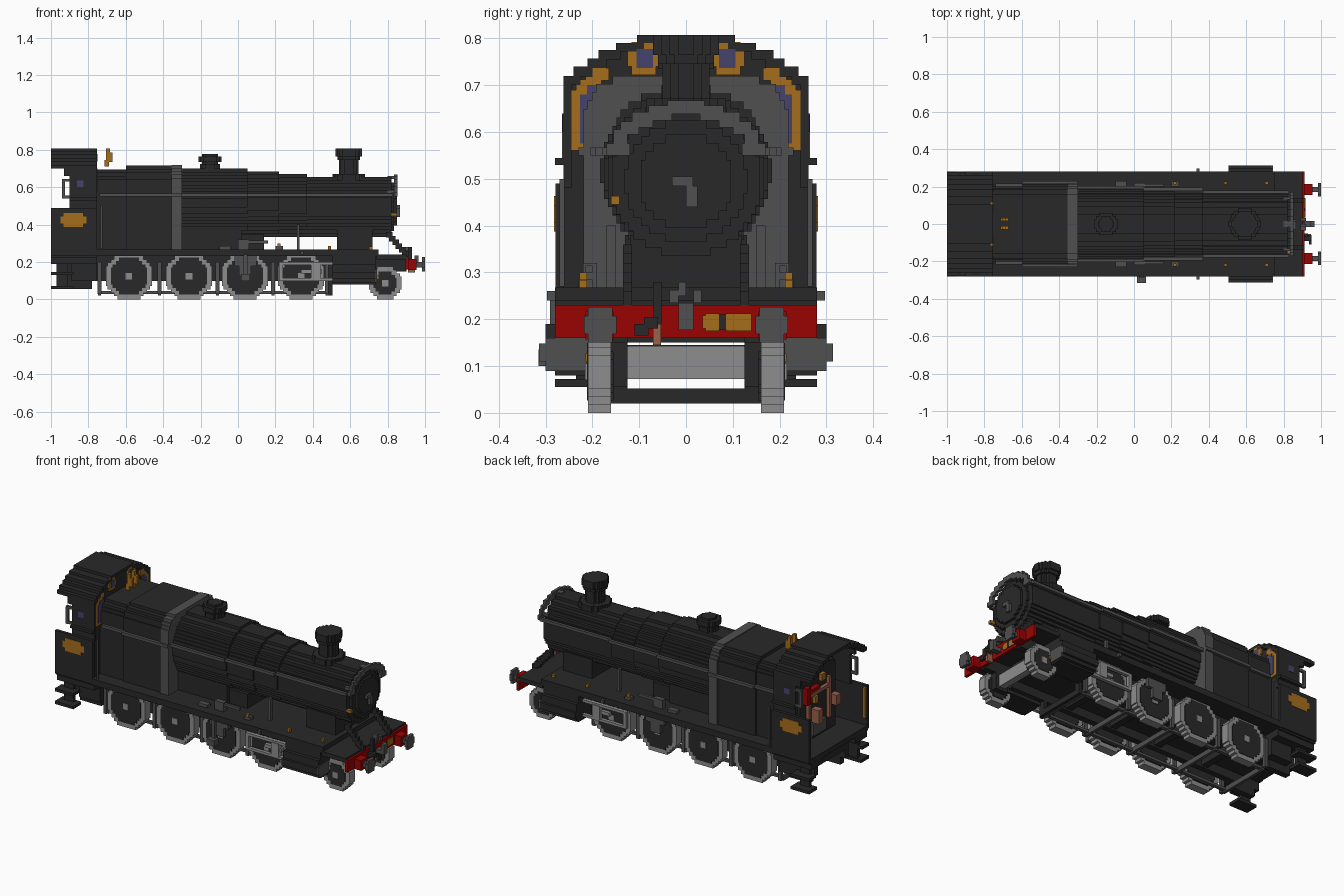
import bpy, bmesh, math

cube = bpy.data.objects.get("Cube")
if cube:
    bpy.data.objects.remove(cube, do_unlink=True)

V = 0.0175  # block size of the stepped shapes


def material(name, r, g, b):
    m = bpy.data.materials.new(name)
    m.use_nodes = True
    m.diffuse_color = (r, g, b, 1)
    m.node_tree.nodes["Principled BSDF"].inputs["Base Color"].default_value = (r, g, b, 1)
    return m


BLACK = material("black", 0.022, 0.022, 0.022)
GREY = material("dark grey", 0.08, 0.08, 0.08)
STEEL = material("steel grey", 0.27, 0.27, 0.27)
BRASS = material("brass", 0.38, 0.155, 0.012)
RED = material("red", 0.32, 0.001, 0.001)
GLASS = material("blue glass", 0.062, 0.056, 0.15)
COPPER = material("copper", 0.32, 0.12, 0.07)


def finish(name, mat, bm):
    bmesh.ops.recalc_face_normals(bm, faces=bm.faces)
    mesh = bpy.data.meshes.new(name)
    bm.to_mesh(mesh)
    bm.free()
    mesh.materials.append(mat)
    ob = bpy.data.objects.new(name, mesh)
    bpy.context.collection.objects.link(ob)
    return ob


def boxes(name, mat, items, mirror=False):
    """Boxes given as (x0, x1, y0, y1, z0, z1), optionally repeated at -y."""
    bm = bmesh.new()
    if mirror:
        items = items + [(a, b, -d, -c, e, f) for a, b, c, d, e, f in items]
    for x0, x1, y0, y1, z0, z1 in items:
        verts = bmesh.ops.create_cube(bm, size=1)["verts"]
        for v in verts:
            v.co = ((x0 + x1) / 2 + v.co.x * (x1 - x0),
                    (y0 + y1) / 2 + v.co.y * (y1 - y0),
                    (z0 + z1) / 2 + v.co.z * (z1 - z0))
    return finish(name, mat, bm)


def stepped(name, mat, half, lo, hi, a0, a1, axis="x", centre=0.0, mirror=False):
    """Staircase profile, half(t) wide from lo to hi, extruded from a0 to a1."""
    n = max(2, round((hi - lo) / V))
    right = []
    for i in range(n):
        t0, t1 = lo + (hi - lo) * i / n, lo + (hi - lo) * (i + 1) / n
        w = max(V / 2, round(half((t0 + t1) / 2) / (V / 2)) * V / 2)
        if right and abs(right[-1][0] - w) < 1e-6:
            right[-1] = (w, t1)
        else:
            right += [(w, t0), (w, t1)]
    outline = [(centre + w, t) for w, t in right] + [(centre - w, t) for w, t in reversed(right)]
    place = {"x": lambda u, t, a: (a, u, t), "y": lambda u, t, a: (u, a, t),
             "z": lambda u, t, a: (u, t, a)}[axis]
    bm = bmesh.new()
    for s in ((1, -1) if mirror else (1,)):
        face = bm.faces.new([bm.verts.new(place(u, t, a0 * s)) for u, t in outline])
        top = bmesh.ops.extrude_face_region(bm, geom=[face])["geom"]
        d = place(0, 0, (a1 - a0) * s)
        bmesh.ops.translate(bm, vec=d, verts=[g for g in top if isinstance(g, bmesh.types.BMVert)])
    return finish(name, mat, bm)


def disc(name, mat, r, c, a0, a1, axis, centre=0.0, mirror=False):
    def half(t):
        return math.sqrt(max(0, r * r - (t - c) ** 2))
    return stepped(name, mat, half, c - r, c + r, a0, a1, axis, centre, mirror)


def octagon(name, mat, r, c, a0, a1, axis, centre=0.0, mirror=False):
    def half(t):
        return min(r, 1.42 * r - abs(t - c))
    return stepped(name, mat, half, c - r, c + r, a0, a1, axis, centre, mirror)


# Boiler rings stepping down towards the smokebox
for i, (x0, x1, top) in enumerate([(-0.31, 0.05, 0.70), (0.05, 0.22, 0.685),
                                   (0.22, 0.37, 0.67), (0.37, 0.82, 0.655)]):
    r = (top - 0.335) / 2
    disc("boiler_ring_%d" % (i + 1), BLACK, r, 0.335 + r, x0, x1, "x")
disc("smokebox_door_rim", BLACK, 0.13, 0.495, 0.82, 0.835, "x")
disc("smokebox_door", BLACK, 0.10, 0.495, 0.835, 0.85, "x")
boxes("door_handle", GREY, [(0.85, 0.865, -0.03, 0.015, 0.485, 0.505),
                            (0.85, 0.865, 0.0, 0.025, 0.44, 0.485)])


# Firebox with square, rounded-off shoulders
def firebox(name, mat, x0, x1, top, wide, bottom=0.26):
    def half(z):
        k = max(0, (z - 0.59) / (top + 0.01 - 0.59))
        return wide * (1 - k ** 3.3) ** (1 / 3.3)
    stepped(name, mat, half, bottom, top, x0, x1)


firebox("firebox_rear", BLACK, -0.76, -0.6, 0.695, 0.2)
firebox("firebox", BLACK, -0.6, -0.355, 0.715, 0.21)
firebox("firebox_band", GREY, -0.355, -0.3, 0.72, 0.217)
firebox("backhead", BLACK, -0.86, -0.77, 0.66, 0.17)
boxes("boiler_underside", BLACK, [(-0.3, 0.02, -0.13, 0.13, 0.2, 0.38),
                                  (0.02, 0.14, -0.11, 0.11, 0.2, 0.35)])
boxes("smokebox_saddle", BLACK, [(0.53, 0.72, -0.12, 0.12, 0.2, 0.38)])

# Chimney and safety valve cover
for nm, x, parts in (("chimney", 0.592, [(0.085, 0.63, 0.672), (0.05, 0.67, 0.745),
                                         (0.06, 0.745, 0.765), (0.07, 0.765, 0.807)]),
                     ("valve_cover", -0.15, [(0.05, 0.68, 0.725), (0.04, 0.72, 0.74),
                                             (0.06, 0.735, 0.765), (0.04, 0.765, 0.777)])):
    for i, (r, z0, z1) in enumerate(parts):
        disc("%s_tier_%d" % (nm, i + 1), BLACK, r, 0, z0, z1, "z", x)

# Handrails along the boiler and over the smokebox door
rails = [(-0.74, -0.6, 0.2), (-0.6, -0.3, 0.213), (-0.3, 0.05, 0.187), (0.05, 0.37, 0.177), (0.37, 0.83, 0.162)]
boxes("boiler_handrail", GREY, [(a, b, y, y + 0.017, 0.55, 0.567) for a, b, y in rails], True)
arc = [(0.12, 0.17, 0.55, 0.575), (0.125, 0.155, 0.57, 0.605), (0.1, 0.14, 0.595, 0.622),
       (0.07, 0.115, 0.61, 0.643), (0.03, 0.08, 0.625, 0.657), (-0.002, 0.04, 0.638, 0.667)]
boxes("smokebox_handrail", GREY, [(0.835, 0.852, *b) for b in arc], True)
boxes("rail_brackets", GREY, [(0.8, 0.84, 0.0, 0.015, 0.645, 0.66),
                              (0.8, 0.84, 0.13, 0.145, 0.57, 0.585)], True)

# Cab: roof shell, front wall, side sheets and floor
roof = [(0, 0.105, 0.79, 0.807), (0.09, 0.15, 0.772, 0.79), (0.14, 0.187, 0.755, 0.775),
        (0.17, 0.21, 0.737, 0.757), (0.2, 0.24, 0.718, 0.74), (0.225, 0.262, 0.7, 0.72)]
boxes("cab_roof", BLACK, [(-1, -0.755, *r) for r in roof], True)
boxes("cab_front", BLACK, [(-0.785, -0.765, 0, r[1], r[2], r[3]) for r in roof]
      + [(-0.785, -0.765, 0, 0.262, 0.235, 0.7)], True)
boxes("cab_sides", BLACK, [(-1, -0.755, 0.262, 0.279, 0.235, 0.49),
                           (-0.9, -0.755, 0.245, 0.262, 0.48, 0.705),
                           (-0.93, -0.9, 0.245, 0.262, 0.66, 0.705),
                           (-0.9, -0.755, 0.26, 0.28, 0.53, 0.545)], True)
boxes("cab_floor", BLACK, [(-1, -0.755, -0.27, 0.27, 0.225, 0.255)])
boxes("cab_handrails", GREY, [(-0.94, -0.925, 0.25, 0.265, 0.54, 0.64),
                              (-0.94, -0.9, 0.25, 0.262, 0.63, 0.645),
                              (-0.94, -0.9, 0.25, 0.262, 0.54, 0.555),
                              (-0.735, -0.725, 0.26, 0.27, 0.27, 0.5)], True)
boxes("door_pillars", BRASS, [(-0.995, -0.98, 0.248, 0.262, 0.3, 0.48)], True)

# Brass-framed windows in the cab front, small panes at the sides
for s, nm in ((1, "left"), (-1, "right")):
    octagon("round_window_frame_" + nm, BRASS, 0.035, 0.757, -0.766, -0.755, "x", 0.09 * s)
    disc("round_window_glass_" + nm, GLASS, 0.02, 0.757, -0.756, -0.752, "x", 0.088 * s)
boxes("tall_window_frame", BRASS, [(-0.766, -0.755, 0.2, 0.245, 0.56, 0.69),
                                   (-0.766, -0.755, 0.18, 0.235, 0.69, 0.712),
                                   (-0.766, -0.755, 0.165, 0.215, 0.71, 0.725),
                                   (-0.766, -0.755, 0.165, 0.2, 0.725, 0.737)], True)
boxes("tall_window_glass", GLASS, [(-0.757, -0.752, 0.19, 0.226, 0.575, 0.68),
                                   (-0.757, -0.752, 0.17, 0.212, 0.68, 0.7)], True)
boxes("side_window_glass", GLASS, [(-0.86, -0.825, 0.258, 0.264, 0.6, 0.635)], True)
boxes("cab_rear_glass", GLASS, [(-0.79, -0.784, 0.195, 0.235, 0.57, 0.69)], True)
for s, nm in ((1, "left"), (-1, "right")):
    stepped("number_plate_" + nm, BRASS, lambda z: 0.07 if abs(z - 0.425) < 0.02 else 0.053,
            0.387, 0.463, 0.277 * s, 0.2815 * s, "y", -0.88)
boxes("whistles", BRASS, [(-0.705, -0.67, y, y + 0.018, 0.735, 0.785) for y in (-0.03, 0.015)]
      + [(-0.715, -0.69, y, y + 0.018, 0.71, 0.745) for y in (-0.03, 0.015)]
      + [(-0.705, -0.685, y, y + 0.018, 0.78, 0.807) for y in (-0.03, 0.015)])

# Cab fittings on the backhead
boxes("cab_pipes", COPPER, [(-0.88, -0.86, 0.09, 0.11, 0.3, 0.56), (-0.88, -0.86, -0.1, -0.08, 0.34, 0.58),
                            (-0.88, -0.86, -0.1, 0.11, 0.52, 0.54), (-0.91, -0.86, 0.02, 0.06, 0.36, 0.44),
                            (-0.9, -0.86, -0.16, -0.12, 0.4, 0.46)])
boxes("regulator", RED, [(-0.9, -0.87, 0.12, 0.15, 0.5, 0.6), (-0.9, -0.87, 0.03, 0.14, 0.56, 0.58)])
boxes("gauges", BRASS, [(-0.88, -0.86, -0.05, -0.01, 0.58, 0.62), (-0.88, -0.86, 0.02, 0.05, 0.47, 0.51)])
boxes("firehole_door", GREY, [(-0.875, -0.86, -0.06, 0.06, 0.28, 0.35)])

# Running boards, front platform and frames
boxes("running_boards", BLACK, [(-0.76, 0.75, -0.28, 0.28, 0.232, 0.268)])
boxes("front_platform", BLACK, [(0.74, 0.9, -0.28, 0.28, 0.215, 0.24)])
boxes("frames", BLACK, [(-0.95, 0.72, 0.125, 0.16, 0.1, 0.24), (0.7, 0.9, 0.125, 0.16, 0.15, 0.24),
                        (0.75, 0.83, 0.125, 0.16, 0.055, 0.16), (0.485, 0.505, 0.125, 0.16, 0.02, 0.11),
                        (-0.92, -0.78, 0.125, 0.16, 0.055, 0.12)], True)
boxes("frame_cover", BLACK, [(-0.95, 0.72, -0.13, 0.13, 0.15, 0.235)])
boxes("front_brake_beam", BLACK, [(0.488, 0.505, -0.16, 0.16, 0.02, 0.052)])
boxes("cab_underside", BLACK, [(-1, -0.755, 0.15, 0.26, 0.19, 0.24), (-0.89, -0.755, 0.15, 0.21, 0.1, 0.2)], True)
boxes("cab_steps", BLACK, [(-1, -0.88, 0.205, 0.28, 0.055, 0.072), (-1, -0.88, 0.215, 0.28, 0.13, 0.147),
                           (-0.97, -0.91, 0.215, 0.235, 0.06, 0.23)], True)
boxes("smokebox_stays", BLACK, [(0.79 + 0.0175 * i, 0.825 + 0.0175 * i, 0.115, 0.135,
                                 0.33 - 0.02 * i, 0.36 - 0.02 * i) for i in range(6)], True)
boxes("board_fittings", GREY, [(0.2, 0.24, 0.2, 0.23, 0.265, 0.285), (0.0, 0.06, 0.19, 0.22, 0.265, 0.32),
                               (0.06, 0.16, 0.2, 0.215, 0.3, 0.315), (0.315, 0.33, 0.15, 0.17, 0.265, 0.4),
                               (-0.1, -0.04, 0.2, 0.23, 0.265, 0.285), (0.335, 0.35, 0.27, 0.297, 0.24, 0.26)], True)
boxes("oil_caps", BRASS, [(0.21, 0.228, 0.212, 0.228, 0.283, 0.3), (0.48, 0.497, 0.212, 0.228, 0.268, 0.285),
                          (0.7, 0.718, 0.212, 0.228, 0.265, 0.283), (0.735, 0.75, 0.2, 0.2145, 0.11, 0.127)], True)
boxes("smokebox_tap", BRASS, [(0.82, 0.85, -0.16, -0.142, 0.445, 0.463)])
boxes("side_step", GREY, [(0.015, 0.065, -0.315, -0.27, 0.1, 0.135), (0.03, 0.05, -0.29, -0.27, 0.13, 0.24)])

# Driving wheels and leading wheels
wheels = [("driving_wheel_%d" % (i + 1), x, 0.125) for i, x in enumerate((-0.583, -0.262, 0.037, 0.337))]
for nm, x, r in wheels + [("leading_wheel", 0.787, 0.0875)]:
    octagon(nm + "_tyre", STEEL, r, r, 0.16, 0.209, "y", x, True)
    octagon(nm + "_centre", BLACK, r - 0.026, r, 0.155, 0.212, "y", x, True)
    disc(nm + "_hub", STEEL, 0.0175, r, 0.2, 0.216, "y", x, True)
    boxes(nm + "_axle", BLACK if r > 0.1 else STEEL,
          [(x - 0.02, x + 0.02, -0.16, 0.16, r - 0.015, r + 0.055 if r < 0.1 else r + 0.02)])

# Brake rigging below the wheels
gaps = (-0.74, -0.42, -0.11, 0.187, 0.475)
boxes("brake_rods", GREY, [(-0.745, 0.485, 0.135, 0.155, 0.03, 0.045)]
      + [(x - 0.008, x + 0.008, 0, 0.16, 0.022, 0.05) for x in gaps], True)
boxes("brake_hangers", GREY, [(x - 0.01, x + 0.01, 0.165, 0.185, 0.03, 0.2) for x in gaps], True)

# Cylinders, slide bars and motion bracket
boxes("cylinders", BLACK, [(0.505, 0.735, 0.15, 0.28, 0.08, 0.24), (0.505, 0.735, 0.2, 0.3, 0.09, 0.19),
                           (0.505, 0.735, 0.28, 0.314, 0.11, 0.148)], True)
boxes("cylinder_covers", GREY, [(0.735, 0.742, 0.2, 0.3, 0.09, 0.16), (0.735, 0.742, 0.3, 0.314, 0.11, 0.148)], True)
boxes("slide_bars", STEEL, [(0.22, 0.51, 0.225, 0.245, 0.185, 0.2), (0.22, 0.51, 0.225, 0.245, 0.1, 0.115),
                            (0.22, 0.24, 0.225, 0.245, 0.1, 0.2), (0.39, 0.44, 0.22, 0.25, 0.11, 0.19),
                            (0.337, 0.45, 0.215, 0.235, 0.14, 0.16)], True)
boxes("motion_bracket", GREY, [(-0.02, 0.1, 0.215, 0.235, 0.18, 0.235), (0.005, 0.07, 0.215, 0.235, 0.125, 0.19)], True)

# Buffer beam, buffers, coupling and plate
boxes("buffer_beam", RED, [(0.895, 0.912, -0.28, 0.28, 0.16, 0.23)])
boxes("buffer_shanks", RED, [(0.91, 0.955, 0.155, 0.215, 0.157, 0.217)], True)
boxes("buffer_rods", GREY, [(0.95, 0.99, 0.172, 0.198, 0.172, 0.2)], True)
octagon("buffer_head_left", GREY, 0.038, 0.188, 0.983, 1.0, "x", 0.183)
octagon("buffer_head_right", GREY, 0.038, 0.188, 0.983, 1.0, "x", -0.183)
boxes("beam_plate", BRASS, [(0.911, 0.918, 0.035, 0.07, 0.18, 0.208), (0.911, 0.918, 0.042, 0.07, 0.175, 0.212),
                            (0.911, 0.918, 0.085, 0.14, 0.175, 0.212)])
boxes("beam_plate_centre", BLACK, [(0.911, 0.918, 0.07, 0.085, 0.178, 0.21)])
boxes("coupling_hook", GREY, [(0.91, 0.965, -0.016, 0.016, 0.177, 0.2), (0.945, 0.965, -0.016, 0.016, 0.177, 0.235),
                              (0.89, 0.92, -0.035, -0.016, 0.235, 0.262), (0.89, 0.92, 0.016, 0.033, 0.235, 0.262),
                              (0.89, 0.92, -0.016, 0.0, 0.25, 0.28)])
boxes("brake_hose", BLACK, [(0.91, 0.93, -0.07, -0.052, 0.19, 0.28), (0.91, 0.95, -0.09, -0.06, 0.18, 0.205),
                            (0.935, 0.95, -0.11, -0.08, 0.165, 0.19)])
boxes("heating_pipe", COPPER, [(0.91, 0.945, -0.07, -0.053, 0.145, 0.19)])
